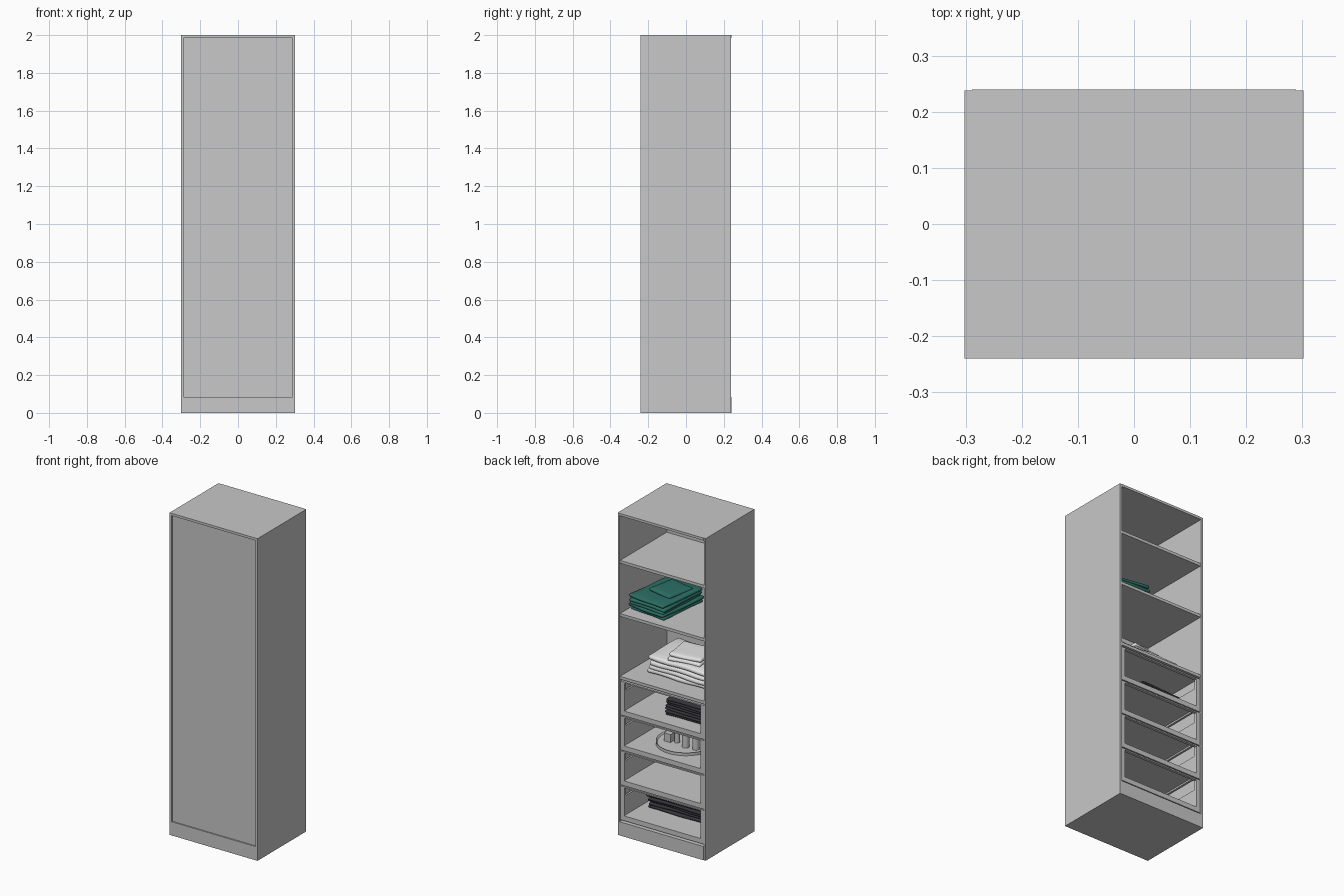
import bpy, bmesh, math, random
from mathutils import Matrix

random.seed(4)
cube = bpy.data.objects.get("Cube")
if cube:
    bpy.data.objects.remove(cube, do_unlink=True)


def material(name, rgb):
    m = bpy.data.materials.new(name)
    m.use_nodes = True
    m.diffuse_color = (*rgb, 1)
    m.node_tree.nodes["Principled BSDF"].inputs["Base Color"].default_value = (*rgb, 1)
    return m


GREY = material("light_grey", (0.58, 0.58, 0.58))
WHITE = material("white_cloth", (0.78, 0.78, 0.78))
GREEN = material("teal_cloth", (0.025, 0.16, 0.13))
DARK = material("charcoal_cloth", (0.035, 0.035, 0.042))


def finish(bm, name, mat):
    me = bpy.data.meshes.new(name)
    bm.to_mesh(me)
    bm.free()
    me.materials.append(mat)
    ob = bpy.data.objects.new(name, me)
    bpy.context.collection.objects.link(ob)
    return ob


def add_box(bm, x, y, z):
    """Add a box given (min, max) pairs."""
    size = [b - a for a, b in (x, y, z)]
    mid = [(a + b) / 2 for a, b in (x, y, z)]
    bmesh.ops.create_cube(bm, size=1, matrix=Matrix.Translation(mid) @ Matrix.Diagonal((*size, 1)))


def boxes(name, parts, mat=GREY):
    bm = bmesh.new()
    for p in parts:
        add_box(bm, *p)
    return finish(bm, name, mat)


def smooth(ob):
    bpy.ops.object.select_all(action="DESELECT")
    ob.select_set(True)
    bpy.context.view_layer.objects.active = ob
    bpy.ops.object.shade_smooth_by_angle(angle=math.radians(40))


# Cabinet shell
W, D, T = 0.302, 0.24, 0.013
IN = W - T
for side, s in (("left", 1), ("right", -1)):
    boxes(side + "_side", [(sorted((s * IN, s * W)), (-D, D - 0.002), (0, 2))])
boxes("top_panel", [((-IN, IN), (-D, D), (1.985, 2))])
boxes("bottom_panel", [((-IN, IN), (-D + 0.012, D - 0.01), (0.07, 0.085))])
boxes("plinth", [((-IN, IN), (-D, -D + 0.015), (0, 0.085)),
                 ((-IN, IN), (D - 0.015, D), (0, 0.085)),
                 ((-IN, IN), (-D + 0.015, D - 0.015), (0, 0.01))])
boxes("recessed_panel", [((-IN, IN), (-D + 0.008, -D + 0.016), (0.085, 1.985))])

# Shelves
for i, z in enumerate((0.985, 1.375, 1.705)):
    boxes("shelf_%d" % (i + 1), [((-IN, IN), (-D + 0.016, D - 0.006), (z - 0.018, z))])

# Drawers with open framed fronts
PITCH, LOW = 0.217, 0.095
floors = []
for i in range(4):
    z = LOW + i * PITCH
    top = z + PITCH - 0.006
    fy = (D - 0.026, D - 0.008)
    e = IN - 0.003
    floors.append(z + 0.03)
    boxes("drawer_front_frame_%d" % (i + 1),
          [((-e, e), fy, (z, z + 0.03)), ((-e, e), fy, (top - 0.008, top)),
           ((-e, -e + 0.025), fy, (z + 0.03, top - 0.008)),
           ((e - 0.025, e), fy, (z + 0.03, top - 0.008))])
    wall = (z + 0.01, z + 0.15)
    boxes("drawer_box_%d" % (i + 1),
          [((-e + 0.01, e - 0.01), (-0.205, D - 0.026), (z + 0.02, z + 0.03)),
           ((-e + 0.01, -e + 0.022), (-0.205, D - 0.026), wall),
           ((e - 0.022, e - 0.01), (-0.205, D - 0.026), wall),
           ((-e + 0.022, e - 0.022), (-0.205, -0.193), wall)])


# Folded clothes: softly rounded, slightly wavy layers
def folded_stack(name, mat, centre, size, z, layers, thick, turn=0.0):
    bm = bmesh.new()
    for i in range(layers):
        part = bmesh.new()
        sx = size[0] * random.uniform(0.93, 1)
        sy = size[1] * random.uniform(0.93, 1)
        bmesh.ops.create_cube(part, size=1, matrix=Matrix.Diagonal((sx, sy, thick * 0.98, 1)))
        bmesh.ops.bevel(part, geom=part.edges[:], offset=thick * 0.42, segments=3,
                        profile=0.5, affect="EDGES")
        for axis, length in ((0, sx), (1, sy)):
            for k in range(1, 6):
                co, no = [0, 0, 0], [0, 0, 0]
                co[axis], no[axis] = length * (k / 6 - 0.5), 1
                bmesh.ops.bisect_plane(part, geom=part.verts[:] + part.edges[:] + part.faces[:],
                                       plane_co=co, plane_no=no)
        phase = random.uniform(0, 6)
        for v in part.verts:
            edge = max(abs(v.co.x) / sx, abs(v.co.y) / sy) * 2
            v.co.z += thick * (0.12 * math.sin(v.co.x * 22 + phase)
                               + 0.1 * math.sin(v.co.y * 18 + phase) - 0.25 * edge ** 4)
        place = (centre[0] + random.uniform(-0.005, 0.005),
                 centre[1] + random.uniform(-0.005, 0.005), z + thick * (i + 0.65))
        part.transform(Matrix.Translation(place)
                       @ Matrix.Rotation(turn + random.uniform(-0.04, 0.04), 4, "Z"))
        tmp = bpy.data.meshes.new("layer")
        part.to_mesh(tmp)
        part.free()
        bm.from_mesh(tmp)
        bpy.data.meshes.remove(tmp)
    smooth(finish(bm, name, mat))


folded_stack("green_clothes", GREEN, (0.14, -0.005), (0.26, 0.36), 1.375, 5, 0.018, -0.1)
folded_stack("green_top_garment", GREEN, (0.12, -0.03), (0.17, 0.2), 1.462, 1, 0.02, -0.15)
folded_stack("white_clothes", WHITE, (-0.02, -0.04), (0.42, 0.31), 0.985, 4, 0.028)
folded_stack("white_top_garment", WHITE, (-0.03, -0.02), (0.22, 0.2), 1.092, 2, 0.022, 0.15)
folded_stack("dark_clothes_upper", DARK, (-0.09, -0.01), (0.29, 0.29), floors[3], 7, 0.014)
folded_stack("dark_clothes_lower", DARK, (0.0, -0.06), (0.46, 0.25), floors[0], 5, 0.017)


# Round tray with small pots
def cylinder(bm, x, y, z, r, h, sides=32):
    bmesh.ops.create_cone(bm, cap_ends=True, segments=sides, radius1=r, radius2=r, depth=h,
                          matrix=Matrix.Translation((x, y, z + h / 2)))


tray = bmesh.new()
cylinder(tray, 0, 0, floors[2], 0.17, 0.018, 48)
rim = [f for f in tray.faces if f.normal.z > 0.9]
bmesh.ops.inset_region(tray, faces=rim, thickness=0.008)
bmesh.ops.translate(tray, verts=list({v for f in rim for v in f.verts}), vec=(0, 0, -0.01))
smooth(finish(tray, "round_tray", GREY))

pots = bmesh.new()
base = floors[2] + 0.008
for x, y, r, h in ((0.04, 0.03, 0.016, 0.09), (-0.037, 0.055, 0.02, 0.08),
                   (-0.1, 0.045, 0.02, 0.08), (-0.03, -0.07, 0.022, 0.07)):
    cylinder(pots, x, y, base, r, h, 20)
smooth(finish(pots, "tray_pots", GREY))
boxes("tray_box", [((0.065, 0.11), (0.02, 0.06), (base, base + 0.05))])
